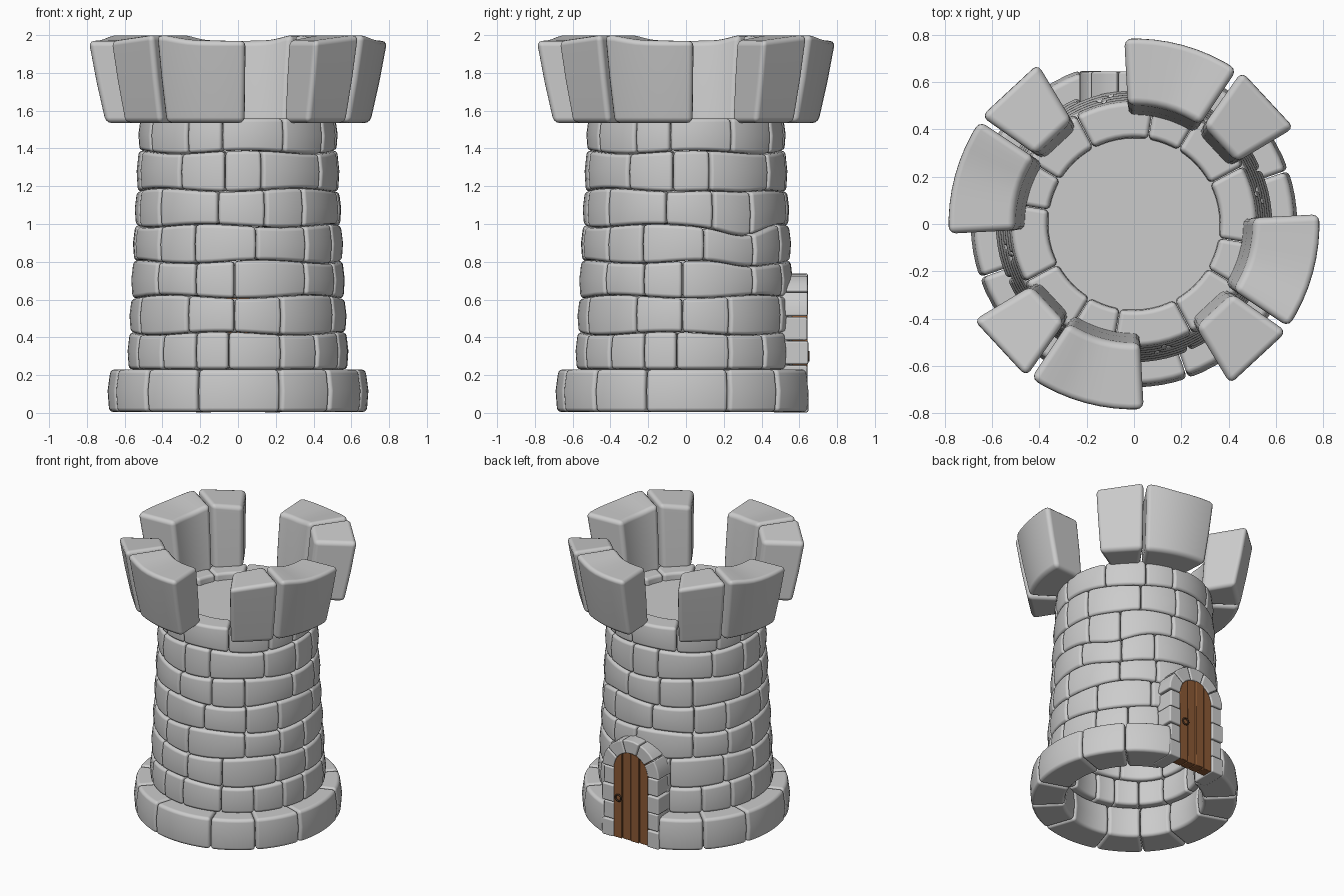
import bpy, bmesh
from math import sin, cos, pi, radians, sqrt, exp

if "Cube" in bpy.data.objects:
    bpy.data.objects.remove(bpy.data.objects["Cube"])


def finish(name, bm, bevel, segs=3, mat=None):
    bmesh.ops.recalc_face_normals(bm, faces=bm.faces)
    me = bpy.data.meshes.new(name)
    bm.to_mesh(me)
    bm.free()
    ob = bpy.data.objects.new(name, me)
    bpy.context.collection.objects.link(ob)
    for p in me.polygons:
        p.use_smooth = bevel > 0
    if bevel:
        m = ob.modifiers.new("bevel", 'BEVEL')
        m.width, m.segments = bevel, segs
        m.limit_method, m.angle_limit = 'ANGLE', radians(40)
        m.harden_normals = True
    if mat:
        me.materials.append(mat)
    return ob


def stone(bm, a0, a1, inner, outer, zlow, zhigh, na, bulge=0.0):
    """Curved block between two angles; inner/outer = (bottom, top) radii."""
    g = []
    for i in range(na + 1):
        a = radians(a0 + (a1 - a0) * i / na)
        lo, hi = zlow(a), zhigh(a)
        col = []
        for r, s in ((inner, -1), (outer, 1)):
            for j in range(3):
                t = j / 2
                rr = r[0] + (r[1] - r[0]) * t + (s * bulge if j == 1 else 0)
                col.append(bm.verts.new((rr * cos(a), rr * sin(a), lo + (hi - lo) * t)))
        g.append([col[k] for k in (0, 1, 2, 5, 4, 3)])
    for p, q in zip(g, g[1:]):
        for k in range(6):
            n = (k + 1) % 6
            bm.faces.new((p[k], p[n], q[n], q[k]))
    bm.faces.new(g[0])
    bm.faces.new(g[-1])


def ring(name, joints, inner, outer, zlow, zhigh, bevel, bulge, skip_back=False):
    """Ring of stones; the joints (degrees from the front) repeat every quarter."""
    bm = bmesh.new()
    js = sorted(j + 90 * q for q in range(4) for j in joints)
    for a, b in zip(js, js[1:] + [js[0] + 360]):
        if skip_back and a < 180 < b:
            continue
        gap = 0.2
        stone(bm, a - 90 + gap, b - 90 - gap, inner, outer, zlow, zhigh,
              max(3, round((b - a) / 5)), bulge)
    return finish(name, bm, bevel)


# Base ring, with the stone behind the door left out
ring("base_ring", (-18.3, 19.2, 45), (.46, .46), (.682, .675),
     lambda a: 0.005, lambda a: 0.23, 0.022, 0.012, True)

# Wall courses
levels = [.23, .42, .615, .80, .99, 1.18, 1.38, 1.56]
dips = {3: .025, 4: .045, 5: .02}
course_joints = [(-44, -23, -5, 23.5), (-28, -2, 24), (-24, -2, 40),
                 (-49, -25, 10.3), (-50, -11.5, 15.6), (-35, -7.6, 13.9),
                 (-31, -9.4, 28)]


def level(k, off):
    amp = 0 if k in (0, 7) else 0.009
    return lambda a: (levels[k] + off + amp * sin(4 * a + 2.3 * k)
                      - dips.get(k, 0) * exp(-((a - .62) / .3) ** 2))


for k, joints in enumerate(course_joints):
    ro, rn = .578 - .0095 * k, .573 - .0095 * k
    ri = .425 - .0095 * k
    ring(f"wall_course_{k + 1}", joints, (ri, ri), (ro, rn),
         level(k, .001), level(k + 1, -.001), 0.02, 0.009)

# Roof floor inside the wall
bm = bmesh.new()
bmesh.ops.create_cone(bm, cap_ends=True, segments=48, radius1=.40, radius2=.40, depth=.03)
bmesh.ops.translate(bm, verts=bm.verts, vec=(0, 0, 1.495))
finish("roof_floor", bm, 0)

# Battlements: one wide curved block and one narrow flat block per quarter
bm = bmesh.new()
for q in range(4):
    o = -90 * q
    joint = radians(55.5 + o)
    top = lambda a, j=joint: 1.97 + .032 * exp(-(abs(a - j) / .2) ** 2)
    bottom = lambda a: 1.535
    stone(bm, 56.3 + o, 93 + o, (.46, .505), (.70, .79), bottom, top, 8, .004)
    stone(bm, 31 + o, 54.8 + o, (.47, .51), (.71, .795), bottom, top, 1, .004)
finish("battlements", bm, 0.03)


def prism(bm, pts, y0, y1):
    """Extrude an xz outline along y."""
    f = [bm.verts.new((x, y0, z)) for x, z in pts]
    b = [bm.verts.new((x, y1, z)) for x, z in pts]
    bm.faces.new(f)
    bm.faces.new(b)
    for i in range(len(pts)):
        n = (i + 1) % len(pts)
        bm.faces.new((f[i], f[n], b[n], b[i]))


# Door surround: stacked jamb blocks and arch stones
R_IN, R_OUT, SPRING = .135, .23, .51
bm = bmesh.new()
for s in (-1, 1):
    for i in range(4):
        w = R_OUT - (.012 if i % 2 else 0)
        z0, z1 = i * SPRING / 4 + .002, (i + 1) * SPRING / 4 - .002
        prism(bm, [(s * R_IN, z0), (s * w, z0), (s * w, z1), (s * R_IN, z1)],
              .46, .648 - .006 * (i % 2))
for i in range(5):
    angs = [pi * (i + .02 + .96 * t / 3) / 5 for t in range(4)]
    pts = [(R_IN * cos(a), SPRING + R_IN * sin(a)) for a in angs]
    pts += [(R_OUT * cos(a), SPRING + R_OUT * sin(a)) for a in reversed(angs)]
    prism(bm, pts, .48, .645)
finish("door_surround", bm, 0.01, 2)

# Door planks
wood = bpy.data.materials.new("wood")
wood.diffuse_color = (.26, .10, .035, 1)
wood.use_nodes = True
wood.node_tree.nodes["Principled BSDF"].inputs["Base Color"].default_value = wood.diffuse_color
bm = bmesh.new()
half = R_IN + .003
for i in range(4):
    x0 = -half + i * half / 2 + .002
    x1 = x0 + half / 2 - .004
    xs = [x1 + (x0 - x1) * t / 4 for t in range(5)]
    pts = [(x0, .005), (x1, .005)]
    pts += [(x, SPRING + sqrt(max(0, half ** 2 - x * x))) for x in xs]
    prism(bm, pts, .56, .636 + .006 * (i % 2))
finish("door_planks", bm, 0.004, 1, wood)

# Door handle ring
dark = bpy.data.materials.new("dark_metal")
dark.diffuse_color = (.06, .03, .015, 1)
dark.use_nodes = True
dark.node_tree.nodes["Principled BSDF"].inputs["Base Color"].default_value = dark.diffuse_color
bpy.ops.mesh.primitive_torus_add(major_radius=.023, minor_radius=.006, major_segments=20,
                                 minor_segments=8, location=(.095, .648, .30),
                                 rotation=(pi / 2, 0, 0))
handle = bpy.context.object
handle.name = "door_handle"
handle.data.materials.append(dark)
bpy.ops.object.shade_smooth()
